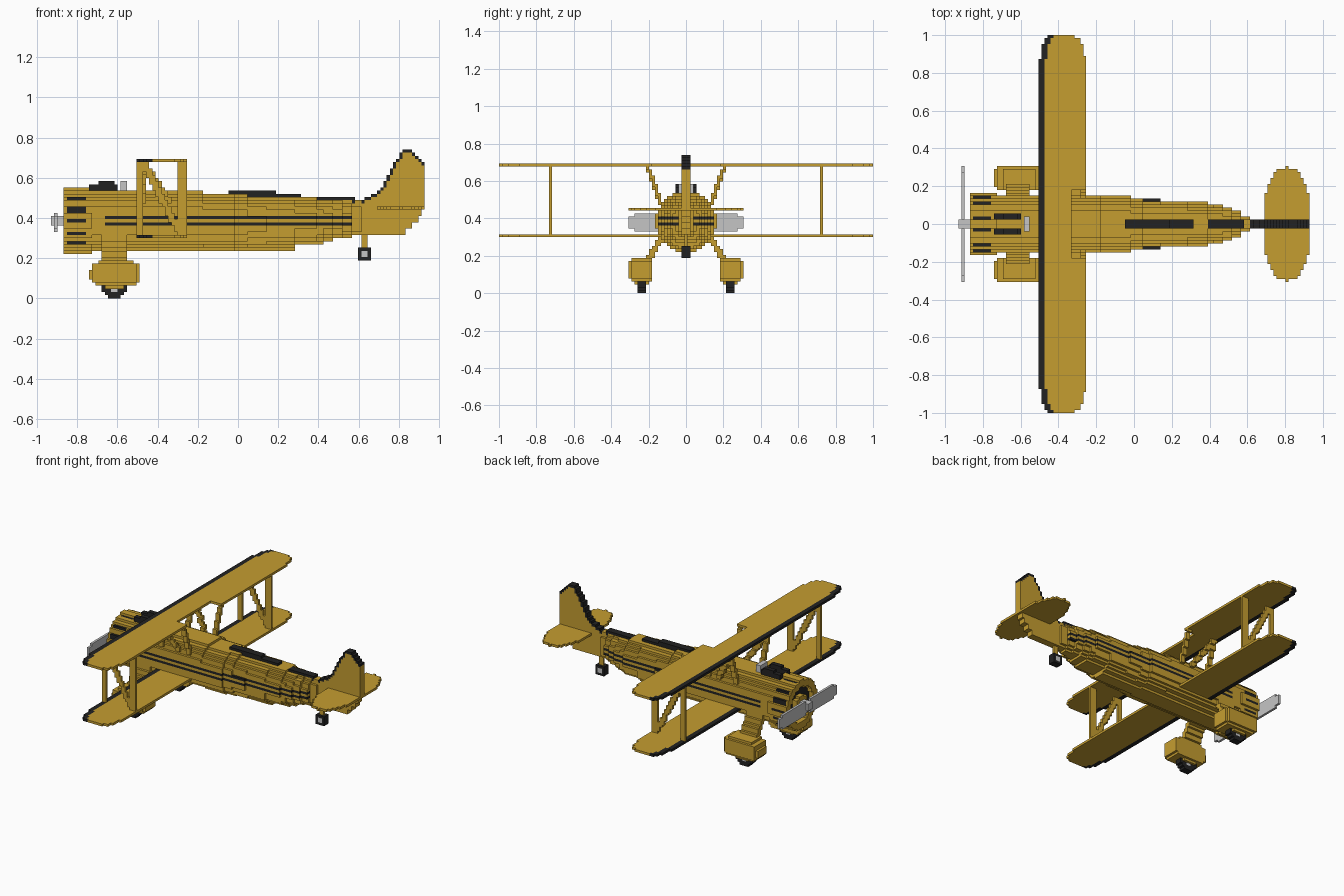
import bpy
import bmesh
import math
from mathutils import Vector

cube = bpy.data.objects.get("Cube")
if cube:
    bpy.data.objects.remove(cube)

V = 2 / 127          # size of one block
X0 = -0.93           # nose end of the block grid
GOLD, BLACK, GREY = 0, 1, 2


def make_material(name, colour):
    mat = bpy.data.materials.new(name)
    mat.use_nodes = True
    mat.diffuse_color = colour
    mat.node_tree.nodes["Principled BSDF"].inputs["Base Color"].default_value = colour
    return mat


MATERIALS = [make_material("gold paint", (0.56, 0.34, 0.03, 1)),
             make_material("black paint", (0.016, 0.016, 0.016, 1)),
             make_material("light grey metal", (0.56, 0.56, 0.56, 1))]


def cell_of(p):
    return (math.floor((p[0] - X0) / V), round(p[1] / V), math.floor(p[2] / V + 1e-6))


def fill(lo, hi, rule=lambda x, y, z: GOLD):
    """Blocks between two corners; the rule gives a colour, or None for empty."""
    a, b = cell_of(lo), cell_of(hi)
    cells = {}
    for i in range(a[0], b[0] + 1):
        for j in range(a[1], b[1] + 1):
            for k in range(a[2], b[2] + 1):
                colour = rule(X0 + (i + 0.5) * V, j * V, (k + 0.5) * V)
                if colour is not None:
                    cells[i, j, k] = colour
    return cells


def line(a, b, width=1):
    """Stepped row of blocks from a to b, widened along x."""
    a, b = Vector(a), Vector(b)
    cells = {}
    for s in range(101):
        i, j, k = cell_of(a.lerp(b, s / 100))
        for w in range(width):
            cells[i + w, j, k] = GOLD
    return cells


def mirrored(cells):
    return cells | {(i, -j, k): c for (i, j, k), c in cells.items()}


def build(name, cells):
    """Turn blocks into one mesh with only the outer faces."""
    bm = bmesh.new()
    verts = {}

    def vert(c):
        if c not in verts:
            verts[c] = bm.verts.new((X0 + c[0] * V, (c[1] - 0.5) * V, c[2] * V))
        return verts[c]

    for cell, colour in cells.items():
        for axis in range(3):
            for side in (0, 1):
                near = list(cell)
                near[axis] += 2 * side - 1
                if tuple(near) in cells:
                    continue
                ring = []
                for u, v in ((0, 0), (1, 0), (1, 1), (0, 1)):
                    c = list(cell)
                    c[axis] += side
                    c[(axis + 1) % 3] += u
                    c[(axis + 2) % 3] += v
                    ring.append(vert(tuple(c)))
                face = bm.faces.new(ring if side else ring[::-1])
                face.material_index = colour
    mesh = bpy.data.meshes.new(name)
    bm.to_mesh(mesh)
    bm.free()
    for mat in MATERIALS:
        mesh.materials.append(mat)
    bpy.context.scene.collection.objects.link(bpy.data.objects.new(name, mesh))


def step(table, x):
    """Last row of the table that starts at or before x."""
    return [row for row in table if row[0] <= x][-1]


def blend(points, x):
    for (xa, za), (xb, zb) in zip(points, points[1:]):
        if xa <= x <= xb:
            return za + (zb - za) * (x - xa) / (xb - xa)
    return -1


# Fuselage: start x, half width, bottom, top
STATIONS = [(-1, .152, .236, .538), (-.17, .152, .236, .522), (-.02, .138, .24, .52),
            (.05, .13, .24, .505), (.14, .122, .24, .505), (.29, .115, .262, .505),
            (.39, .105, .262, .49), (.43, .1, .28, .49), (.475, .09, .3, .49),
            (.52, .065, .305, .485), (.56, .04, .31, .48)]


def fuselage(x, y, z):
    _, half, low, high = step(STATIONS, x)
    mid, rise = (low + high) / 2, (high - low) / 2
    if abs(y / half) ** 2.3 + abs((z - mid) / rise) ** 2.3 > 1:
        return None
    stripe = -.66 < x < .565 and int(z / V) in (23, 25) and abs(y) > half * .5
    return BLACK if stripe else GOLD


build("fuselage", fill((-.735, -.2, .2), (.6, .2, .56), fuselage))


# Engine cowling with cooling slits and an open front
def cowling(x, y, z):
    z -= .382
    r = math.hypot(y, z)
    if r > .163 or (x < -.84 and .06 < r < .118):
        return None
    if x < -.8 and .06 < r < .13 and x > -.84:
        return BLACK
    elevation = math.degrees(math.atan2(abs(z), abs(y)))
    slit = r > .13 and -.845 < x < -.755 and any(abs(elevation - a) < 3.5 for a in (0, 22, 47, 77))
    return BLACK if slit else GOLD


build("engine_cowling", fill((-.865, -.2, .2), (-.74, .2, .56), cowling))

# Propeller and hub
build("propeller", fill((-.905, -.3, .33), (-.9, .3, .43), lambda x, y, z:
      GREY if abs(z - .38) < (.03 if abs(y) > .28 or abs(y) < .03 else .043) else None))
build("propeller_hub", fill((-.925, -.02, .363), (-.87, .02, .4), lambda x, y, z: GREY))

# Cockpit rim, windshield and dark spine
build("cockpit_rim", mirrored(fill((-.73, .025, .53), (-.6, .05, .575), lambda x, y, z:
      BLACK if z < .56 or -.7 < x < -.61 else None)))
build("windshield", fill((-.57, -.034, .53), (-.565, .034, .575), lambda x, y, z: GREY))
build("spine", fill((-.045, -.016, .47), (.57, .016, .54), lambda x, y, z:
      BLACK if z < step([(-1, .54), (.19, .522), (.32, .505)], x)[1] else None))


# Wings with dark leading edges, rounded tips and a notch in the upper one
def wing_rule(notch):
    def rule(x, y, z):
        y = abs(y)
        lead = -.51 + .016 * (y > .88) + .016 * (y > .95) + .016 * (y > .98)
        trail = -.25 - .016 * (y > .89) - .016 * (y > .955) - .032 * (y > .98)
        if not lead < x < trail or (notch and x > -.335 and y < .175):
            return None
        return BLACK if x < lead + .035 else GOLD
    return rule


for name, height, notch in (("upper_wing", .687, True), ("lower_wing", .307, False)):
    build(name, fill((-.53, -1 + V / 2, height), (-.24, 1 - V / 2, height), wing_rule(notch)))

# Struts between the wings and above the fuselage
build("wing_struts", mirrored(
    fill((-.497, .73, .32), (-.48, .73, .67))
    | fill((-.285, .73, .32), (-.265, .73, .67))
    | line((-.47, .73, .665), (-.3, .73, .33), 2)))
build("cabane_struts", mirrored(
    line((-.48, .2, .67), (-.48, .13, .47), 2)
    | line((-.28, .2, .67), (-.28, .13, .47), 2)
    | line((-.47, .2, .665), (-.35, .14, .48), 2)))


# Tail plane
def tailplane(x, y, z):
    return GOLD if abs((x - .81) / .122) ** 2.4 + abs(y / .3) ** 2.4 < 1 else None


build("tailplane", fill((.66, -.3, .45), (.925, .3, .45), tailplane))

# Fin with a dark upper edge
FIN_TOP = [(.56, .48), (.62, .495), (.7, .53), (.74, .6), (.79, .69), (.82, .73),
           (.845, .742), (.87, .73), (.9, .7), (.93, .67)]
FIN_BOTTOM = [(-1, .31), (.6, .32), (.83, .345), (.87, .375), (.89, .405), (.91, .44)]


def fin(x, y, z):
    top = blend(FIN_TOP, x)
    if not step(FIN_BOTTOM, x)[1] < z < top:
        return None
    edge = z > top - V or z > blend(FIN_TOP, x - V) > 0
    return BLACK if x > .62 and edge else GOLD


build("fin", fill((.57, -.016, .3), (.925, .016, .745), fin))


# Wheels
def wheel_rule(cx, cz, radius, hub):
    def rule(x, y, z):
        r = math.hypot(x - cx, z - cz)
        return None if r > radius else GREY if r < hub else BLACK
    return rule


build("tail_wheel", fill((.58, -.016, .18), (.67, .016, .265), wheel_rule(.629, .22, .038, .023)))
build("tail_wheel_post", fill((.622, 0, .26), (.636, 0, .32)))
build("main_wheels", mirrored(fill((-.7, .224, 0), (-.53, .256, .13),
                                   wheel_rule(-.615, .065, .066, .032))))


# Wheel fairings and landing legs
def fairing(x, y, z):
    u, v, w = abs(x + .61) / .125, abs(y - .24) / .062, abs(z - .122) / .068
    return GOLD if u ** 3 + w ** 3 < 1 and v ** 5 + w ** 5 < 1 and u ** 6 + v ** 6 < 1.2 else None


build("wheel_fairings", mirrored(fill((-.74, .17, .05), (-.48, .3, .19), fairing)))
build("landing_legs", mirrored(line((-.665, .215, .17), (-.665, .13, .31), 8)
                               | line((-.665, .2, .17), (-.665, .115, .31), 8)))
